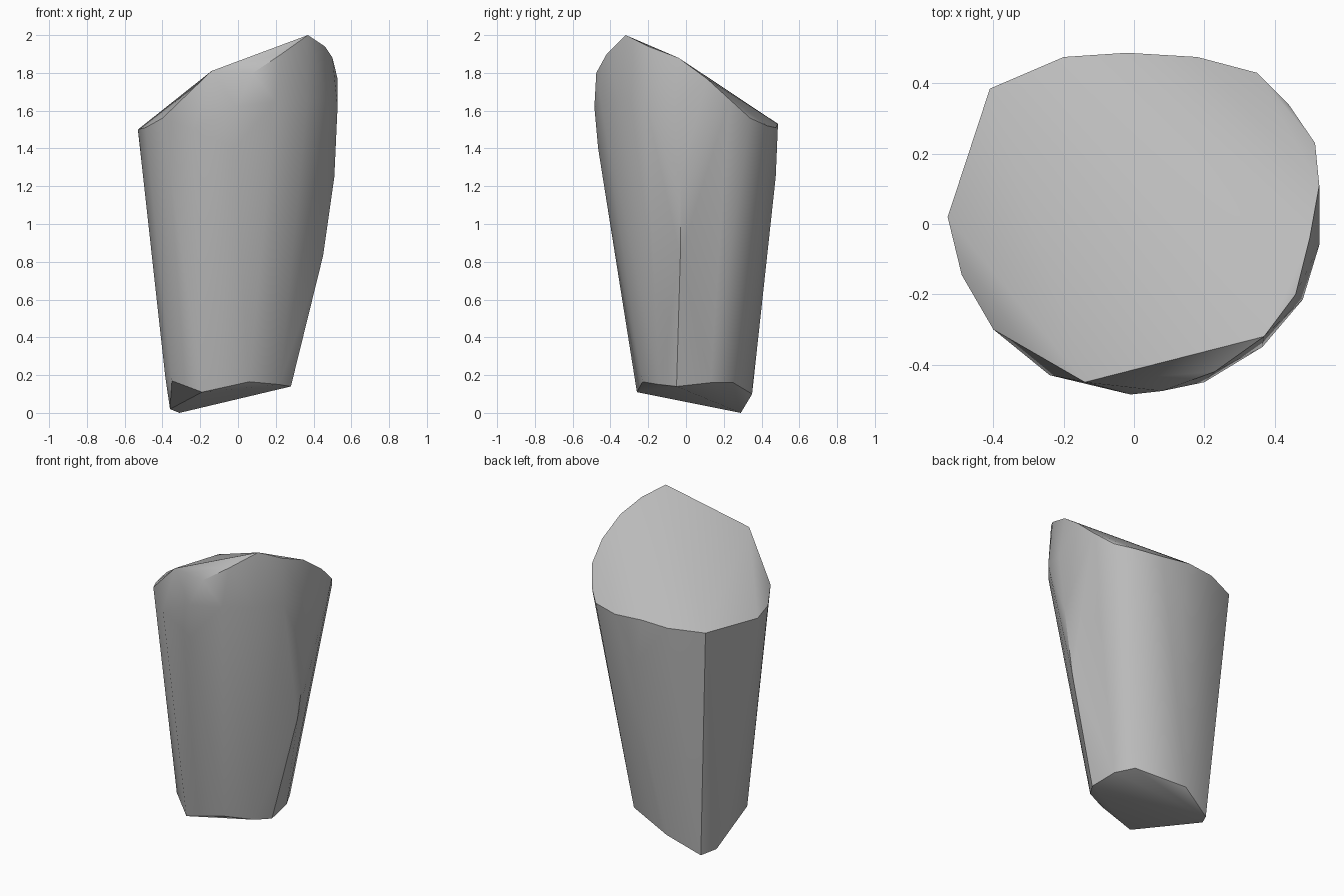
import bpy
import bmesh
import math

# Remove the default cube
default_cube = bpy.data.objects.get("Cube")
if default_cube:
    bpy.data.objects.remove(default_cube, do_unlink=True)


def make_material(name, colour):
    material = bpy.data.materials.new(name)
    material.use_nodes = True
    material.diffuse_color = colour
    shader = material.node_tree.nodes.get("Principled BSDF")
    shader.inputs["Base Color"].default_value = colour
    return material


def make_convex_solid(name, sections, material):
    """Wrap a closed convex skin around the given cross-sections."""
    bm = bmesh.new()
    for section in sections:
        for point in section:
            bm.verts.new(point)
    result = bmesh.ops.convex_hull(bm, input=bm.verts[:], use_existing_faces=False)
    # Drop any points left inside the skin
    unused = set(result["geom_interior"]) | set(result["geom_unused"])
    loose = [v for v in bm.verts if v in unused or not v.link_faces]
    bmesh.ops.delete(bm, geom=loose, context="VERTS")
    bmesh.ops.recalc_face_normals(bm, faces=bm.faces[:])
    mesh = bpy.data.meshes.new(name)
    bm.to_mesh(mesh)
    bm.free()
    mesh.materials.append(material)
    solid = bpy.data.objects.new(name, mesh)
    bpy.context.collection.objects.link(solid)
    return solid


# Slanted top rim: high front right corner, down round the back to the left
rim_right = [(.37, -.32, 2), (.46, -.2, 1.94), (.5, -.04, 1.88),
             (.527, .11, 1.77), (.515, .23, 1.66), (.44, .34, 1.56)]
rim_back = [(.35, .43, 1.52), (.18, .475, 1.51), (-.02, .487, 1.53),
            (-.2, .475, 1.52), (-.41, .385, 1.51)]
rim_left = [(-.53, .02, 1.5), (-.49, -.145, 1.51), (-.4, -.3, 1.56),
            (-.14, -.45, 1.81)]

# Bevelled front shoulder and the widest girth just below it
shoulder = [(.23, -.42, 1.9), (.08, -.475, 1.8)]
girth = [(.527, -.06, 1.62), (.48, -.215, 1.65), (.365, -.35, 1.65),
         (.2, -.45, 1.65), (-.01, -.485, 1.62), (-.24, -.43, 1.5)]

# Gentle swelling part-way down the sides
waist = [(.51, -.03, 1.25), (.45, -.03, .83), (-.02, -.465, 1.4),
         (.02, .475, 1.25)]

# Lower ring, then the tilted foot with its lowest point at the back left
lower_ring = [(-.385, .05, .19), (-.35, -.13, .17), (.06, -.23, .165),
              (.22, -.14, .15)]
foot = [(.28, -.05, .14), (.26, .13, .16), (.2, .25, .16),
        (-.107, .35, .1), (-.31, .29, 0), (-.36, .2, .02),
        (-.19, -.26, .11)]

grey = make_material("plain grey", (.5, .5, .5, 1))
body = make_convex_solid(
    "tapered_body",
    [rim_right, rim_back, rim_left, shoulder, girth, waist, lower_ring, foot],
    grey)

# Smooth sides with crisp rims
bpy.ops.object.select_all(action="DESELECT")
body.select_set(True)
bpy.context.view_layer.objects.active = body
bpy.ops.object.shade_smooth_by_angle(angle=math.radians(30))
